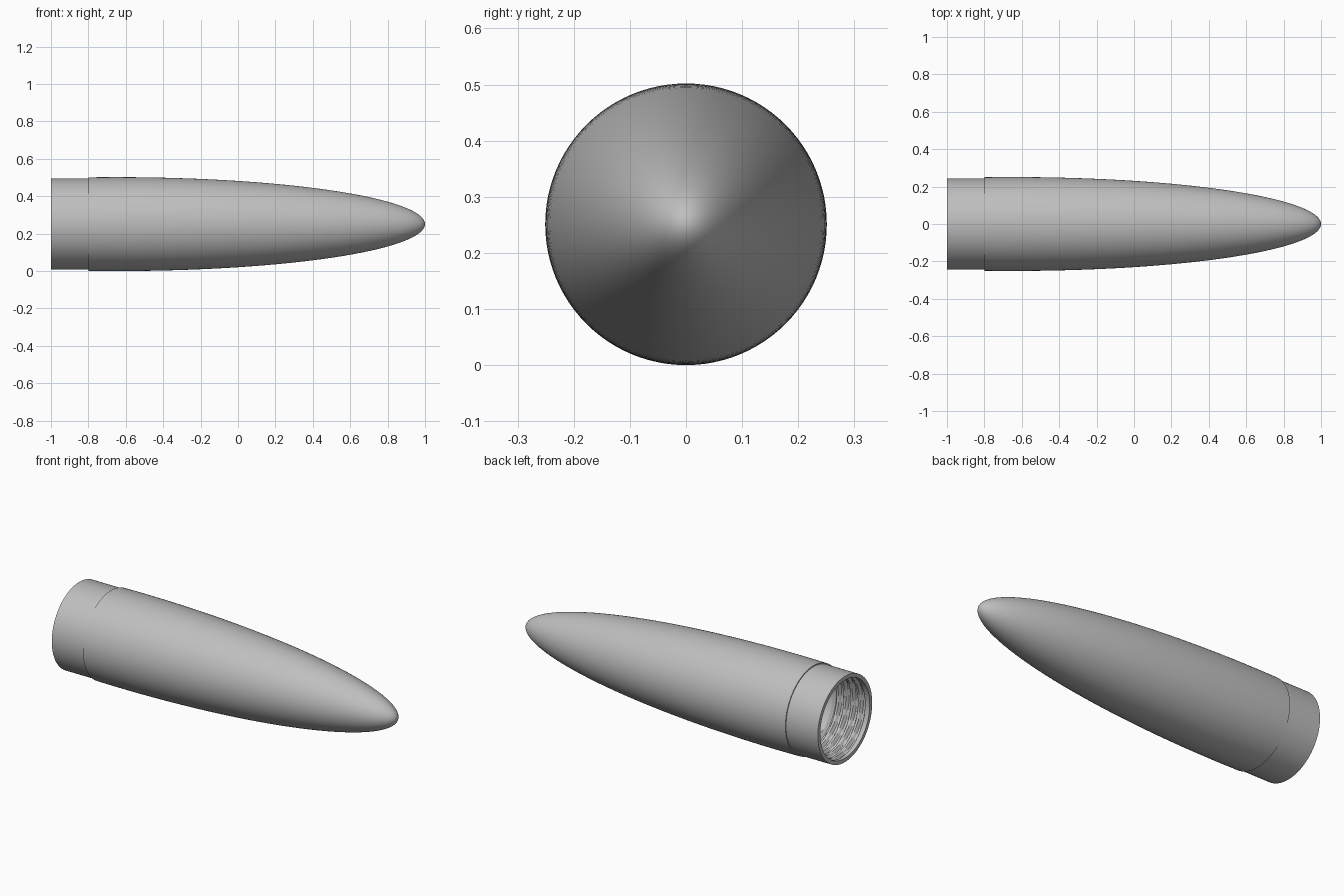
import bpy, math

cube = bpy.data.objects.get("Cube")
if cube:
    bpy.data.objects.remove(cube, do_unlink=True)

SEGS = 96
BASE, STEP, TIP = -1.0, -0.8, 1.0
WIDEST, R_MAX, R_SHOULDER = -0.65, 0.251, 0.244
R_BORE, R_GROOVE = 0.222, 0.237
PITCH, THREAD_END = 0.045, -0.76
AXIS_Z = R_MAX

grey = bpy.data.materials.new("plain grey")
grey.use_nodes = True
GREY = (0.52, 0.52, 0.52, 1)
grey.diffuse_color = GREY
grey.node_tree.nodes["Principled BSDF"].inputs["Base Color"].default_value = GREY


def ogive(x, length, radius):
    """Radius of the elliptical nose at x, for a given end and width."""
    t = (x - WIDEST) / (length - WIDEST)
    return radius * math.sqrt(max(0, 1 - t * t))


def thread(x, angle):
    """Bore radius with a helical groove that fades out at both ends."""
    phase = ((x - BASE) / PITCH + angle / math.tau) % 1
    groove = min(1, max(0, 1.7 - abs(phase - 0.5) * 5))
    fade = min(1, max(0, (x - BASE - 0.02) / 0.015), max(0, (THREAD_END - x) / 0.02))
    return R_BORE + (R_GROOVE - R_BORE) * groove * fade


# Each station is a position along the axis and a radius rule
stations = []


def add(x, radius):
    stations.append((x, radius if callable(radius) else lambda x, a: radius))


# Threaded bore, ending in a rounded hollow inside the nose
N = 48
for i in range(N):
    u = math.sin(math.pi / 2 * (1 - i / N))
    x = THREAD_END + (TIP - 0.06 - THREAD_END) * u
    add(x, min(R_BORE, ogive(x, TIP - 0.05, R_MAX - 0.025)))
M = 72
for i in range(M + 1):
    add(THREAD_END + (BASE - THREAD_END) * i / M, thread)

# Shoulder and the step up to the nose skin
add(BASE, R_SHOULDER)
add(STEP, R_SHOULDER)
for i in range(N):
    x = STEP + (TIP - STEP) * math.sin(math.pi / 2 * i / N)
    add(x, ogive(x, TIP, R_MAX))

# Sweep the stations around the long axis
verts, faces = [], []
for x, rule in stations:
    for j in range(SEGS):
        a = math.tau * j / SEGS
        r = rule(x, a)
        verts.append((x, r * math.cos(a), AXIS_Z + r * math.sin(a)))
for i in range(len(stations) - 1):
    for j in range(SEGS):
        k = (j + 1) % SEGS
        p, q = i * SEGS, (i + 1) * SEGS
        faces.append((p + j, p + k, q + k, q + j))

# Close the hollow end and the tip
last = (len(stations) - 1) * SEGS
inner, outer = len(verts), len(verts) + 1
verts += [(TIP - 0.05, 0, AXIS_Z), (TIP, 0, AXIS_Z)]
for j in range(SEGS):
    k = (j + 1) % SEGS
    faces.append((inner, k, j))
    faces.append((outer, last + j, last + k))

mesh = bpy.data.meshes.new("nose_cone")
mesh.from_pydata(verts, [], faces)
mesh.materials.append(grey)
cone = bpy.data.objects.new("nose_cone", mesh)
bpy.context.collection.objects.link(cone)

# Smooth skin with crisp step, lip and thread edges
bpy.ops.object.select_all(action="DESELECT")
cone.select_set(True)
bpy.context.view_layer.objects.active = cone
bpy.ops.object.shade_smooth_by_angle(angle=math.radians(35))
